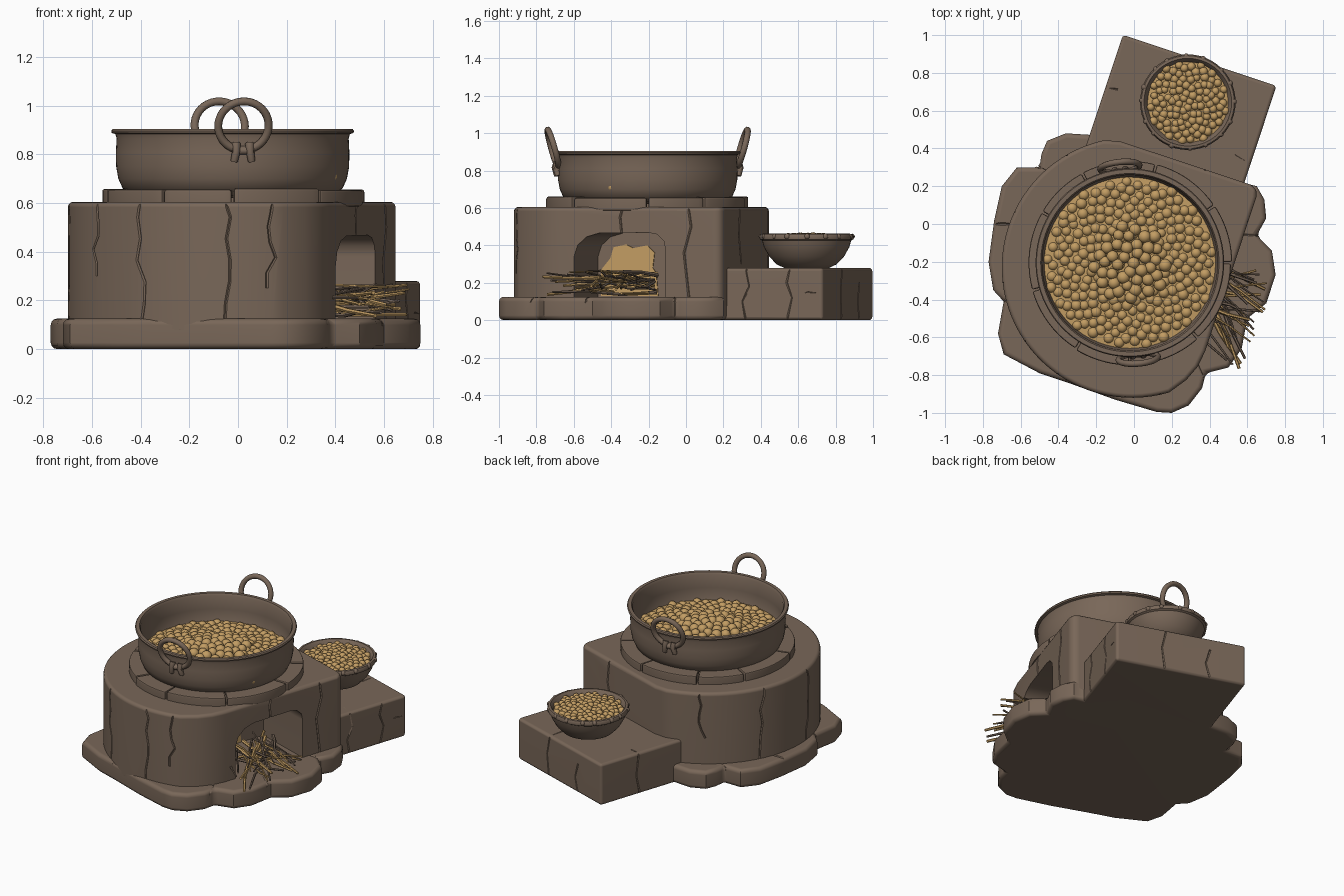
import bpy, bmesh, math, random
from mathutils import Vector, Matrix

if "Cube" in bpy.data.objects:
    bpy.data.objects.remove(bpy.data.objects["Cube"])
random.seed(4)
ANG = math.radians(-18.4)          # stove and bench are turned by this angle
CA, SA = math.cos(ANG), math.sin(ANG)
PAN = (-0.022, -0.205)
BOWL = (0.285, 0.645)

def mat(name, c):
    m = bpy.data.materials.new(name)
    m.diffuse_color = (*c, 1)
    m.use_nodes = True
    m.node_tree.nodes["Principled BSDF"].inputs["Base Color"].default_value = m.diffuse_color
    return m
CLAY = mat("clay brown", (0.19, 0.135, 0.098))
TAN = mat("golden tan", (0.54, 0.335, 0.125))

def L(x, y, z=0):                  # stove frame to world
    return Vector((-0.01 + x * CA - y * SA, -0.23 + x * SA + y * CA, z))

def obj(name, me, m=None):
    o = bpy.data.objects.new(name, me)
    bpy.context.collection.objects.link(o)
    if m:
        me.materials.clear()
        me.materials.append(m)
    return o

def finish(bm, name, m=None, angle=40):
    bmesh.ops.recalc_face_normals(bm, faces=bm.faces)
    me = bpy.data.meshes.new(name)
    bm.to_mesh(me)
    bm.free()
    smooth(me, angle)
    return obj(name, me, m)

def smooth(me, angle=40):
    me.shade_smooth()
    me.set_sharp_from_angle(angle=math.radians(angle))

def prism(name, pts, off, m=None, angle=40):
    """Closed outline pushed along a vector."""
    bm = bmesh.new()
    f = bm.faces.new([bm.verts.new(p) for p in pts])
    r = bmesh.ops.extrude_face_region(bm, geom=[f])
    vs = [g for g in r["geom"] if isinstance(g, bmesh.types.BMVert)]
    bmesh.ops.translate(bm, verts=vs, vec=off)
    return finish(bm, name, m, angle)

def lathe(name, prof, at, m, steps=72):
    bm = bmesh.new()
    vs = [bm.verts.new((at[0] + r, at[1], z)) for r, z in prof]
    es = [bm.edges.new(p) for p in zip(vs, vs[1:])]
    bmesh.ops.spin(bm, geom=vs + es, cent=(*at, 0), axis=(0, 0, 1), angle=math.tau, steps=steps)
    bmesh.ops.remove_doubles(bm, verts=bm.verts, dist=1e-4)
    return finish(bm, name, m)

def tubes(name, paths, rad, m=None, cyclic=False, res=0, taper=None):
    """Round rods along point lists, turned into a mesh."""
    cu = bpy.data.curves.new(name, "CURVE")
    cu.dimensions = "3D"
    cu.bevel_depth, cu.bevel_resolution, cu.use_fill_caps = 1.0, res, True
    for k, path in enumerate(paths):
        s = cu.splines.new("POLY")
        s.points.add(len(path) - 1)
        s.use_cyclic_u = cyclic
        for i, p in enumerate(path):
            s.points[i].co = (*p, 1)
            r = rad[k] if isinstance(rad, list) else rad
            s.points[i].radius = r * (1 - (taper or 0) * i / len(path))
    tmp = obj(name, cu)
    me = bpy.data.meshes.new_from_object(tmp.evaluated_get(bpy.context.evaluated_depsgraph_get()))
    bpy.data.objects.remove(tmp)
    smooth(me, 50)
    return obj(name, me, m)

def carve(o, bevel, cutters, m, segs=3, limit=50):
    """Round the edges, cut away the cutters, bake the result."""
    b = o.modifiers.new("round", "BEVEL")
    b.width, b.segments, b.angle_limit = bevel, segs, math.radians(limit)
    for c in cutters:
        d = o.modifiers.new("cut", "BOOLEAN")
        d.object, d.operation, d.solver = c, "DIFFERENCE", "EXACT"
    bpy.context.view_layer.update()
    me = bpy.data.meshes.new_from_object(o.evaluated_get(bpy.context.evaluated_depsgraph_get()))
    o.modifiers.clear()
    o.data = me
    me.materials.clear()
    me.materials.append(m)
    me.polygons.foreach_set("material_index", [0] * len(me.polygons))
    smooth(me, 35)
    o.modifiers.new("even shading", "WEIGHTED_NORMAL").keep_sharp = True
    for c in cutters:
        bpy.data.objects.remove(c)

def balls(bm, c, r, sub=2):
    bmesh.ops.create_icosphere(bm, subdivisions=sub, radius=r, matrix=Matrix.Translation(c))

def sunflower(n, R):
    for i in range(n):
        r, a = R * math.sqrt((i + 0.5) / n), i * 2.39996
        yield r * math.cos(a) + random.uniform(-.006, .006), r * math.sin(a) + random.uniform(-.006, .006), r / R

# stove body: round drum with a flat mouth side and a square back corner
arc = [(0.69 * math.cos(math.radians(a)), 0.69 * math.sin(math.radians(a))) for a in range(121, 306, 4)]
outline = arc + [(0.46, -0.475), (0.495, -0.39), (0.507, -0.30), (0.507, 0.56), (0.495, 0.6), (0.455, 0.614), (-0.27, 0.614)]
body = prism("stove_body", [L(x, y, 0.06) for x, y in outline], (0, 0, 0.545))
arch = [(-.22, .08), (.295, .08), (.295, .38), (.285, .425), (.25, .458), (.2, .468), (-.08, .465), (-.15, .445), (-.2, .40), (-.22, .34)]
mouth = prism("mouth_cutter", [L(0.1, y, z) for y, z in arch], L(0.8, 0) - L(0.1, 0))
mouth.hide_render = True

def wall_crack(deg, top, bottom, r=0.69):
    pts = []
    for i in range(7):
        a = math.radians(deg + random.uniform(-2, 2))
        pts.append(L(r * math.cos(a), r * math.sin(a), top + (bottom - top) * i / 6))
    return pts
cracks = [wall_crack(d, 0.63, b) for d, b in ((140, .3), (172, .1), (205, .1), (232, .3), (254, .1), (285, .1), (301, .25))]
cracks += [[L(.2, .614, .63), L(.22, .614, .45), L(.18, .614, .3)],
           [L(.507, .42, .63), L(.507, .44, .5), L(.507, .4, .36), L(.507, .43, .1)],
           [L(.507, .06, .62), L(.507, .04, .55), L(.507, .05, .45)]]
carve(body, 0.022, [mouth, tubes("crack_cutter", cracks, 0.006)], CLAY)

# glowing patch on the back wall of the fire mouth
glow = [(-.2, .13), (.12, .13), (.11, .25), (.09, .28), (.1, .36), (.06, .40), (-.02, .385), (-.06, .405), (-.13, .39), (-.15, .33), (-.2, .27)]
prism("fire_glow", [L(0.097, y, z) for y, z in glow], L(0.106, 0) - L(0.097, 0), TAN)

# lumpy foot slab of flat stones
foot = [(-.5, .3), (-.62, .3), (-.70, .2), (-.74, .02), (-.77, -.2), (-.745, -.35), (-.69, -.41), (-.72, -.58), (-.69, -.69),
        (-.5, -.79), (-.35, -.84), (-.1, -.93), (.12, -.995), (.2, -1.0), (.29, -.96), (.36, -.87), (.38, -.79), (.50, -.76),
        (.57, -.66), (.6, -.5), (.7, -.42), (.75, -.27), (.73, -.14), (.65, -.06), (.70, .03), (.69, .13), (.65, .2),
        (.57, .22), (.4, .42), (-.2, .47), (-.36, .48), (-.46, .44), (-.49, .37)]
slab = prism("foot_slab", [(x, y, 0) for x, y in foot], (0, 0, 0.125))
seams = []
for x, y in ((-.69, -.41), (-.36, -.84), (.37, -.82), (.59, -.53), (.65, -.06), (-.5, .3), (-.75, .0)):
    out, inn = Vector((x, y, 0)) * 1.02, Vector((x, y, 0)) * 0.8
    seams.append([out + Vector((0, 0, -.02)), out + Vector((0, 0, .09)), out * .97 + Vector((0, 0, .124)), inn + Vector((0, 0, .127))])
carve(slab, 0.026, [tubes("seam_cutter", seams, 0.007)], CLAY, limit=60)

# side bench
bench = prism("side_bench", [L(x, y) for x, y in ((-.435, .4), (.422, .4), (.422, 1.153), (-.435, 1.153))], (0, 0, 0.28))
bc = [[L(.422, .72, -.01), L(.425, .7, .1), L(.42, .74, .18), L(.422, .72, .285), L(.33, .74, .282)],
      [L(.422, .95, -.01), L(.425, .98, .12), L(.422, .95, .2), L(.425, .97, .285)],
      [L(.44, .98, .13), L(.425, 1.07, .15), L(.43, 1.17, .14)],
      [L(.1, 1.153, -.01), L(.12, 1.155, .15), L(.09, 1.153, .285), L(.1, 1.05, .281)],
      [L(-.435, .85, -.01), L(-.437, .88, .13), L(-.435, .86, .285), L(-.37, .87, .281)],
      [L(-.2, 1.153, -.01), L(-.17, 1.155, .1), L(-.2, 1.153, .2)]]
carve(bench, 0.018, [tubes("bench_crack_cutter", bc, 0.006)], CLAY)

# collar of curved bricks under the pan
cuts = [0, 34, 75, 118, 150, 196, 238, 270, 312, 360]
for k, (a, b) in enumerate(zip(cuts, cuts[1:])):
    n = 10
    ang = [math.radians(a + .5 + (b - a - 1) * i / n) for i in range(n + 1)]
    R = 0.54 + random.uniform(-.006, .006)
    ring = [(PAN[0] + R * math.cos(t), PAN[1] + R * math.sin(t), 0.585) for t in ang]
    ring += [(PAN[0] + .42 * math.cos(t), PAN[1] + .42 * math.sin(t), 0.585) for t in reversed(ang)]
    br = prism("collar_brick_%d" % k, ring, (0, 0, 0.072 + random.uniform(-.003, .004)))
    carve(br, 0.01, [], CLAY, 2)

# pan with turned-out lip
lathe("pan", [(0, .62), (.3, .62), (.41, .632), (.452, .66), (.47, .70), (.479, .75), (.48, .81), (.477, .865), (.482, .884),
              (.497, .888), (.499, .897), (.494, .904), (.472, .904), (.464, .89), (.463, .8), (.46, .74), (.44, .69), (0, .66)], PAN, CLAY, 96)

# pan handles: outward leaning rings with riveted tabs
for name, a in (("front", math.radians(-85)), ("back", math.radians(96))):
    rad, tan = Vector((math.cos(a), math.sin(a), 0)), Vector((-math.sin(a), math.cos(a), 0))
    up = (Vector((0, 0, 1)) + rad * 0.28).normalized()
    c = Vector((*PAN, 0.918)) + rad * 0.508
    tubes(name + "_handle", [[c + (tan * math.cos(t) + up * math.sin(t)) * 0.104 for t in [math.tau * i / 40 for i in range(40)]]],
          0.0165, CLAY, True, 3)
    for s in (-1, 1):
        p = Vector((*PAN, 0)) + rad * 0.484 + tan * 0.028 * s
        tubes(name + "_handle_tab", [[p + Vector((0, 0, .845)), p + rad * .012 + Vector((0, 0, .815)), p + tan * .008 * s + Vector((0, 0, .772))]],
              0.019, CLAY, res=2, taper=.3)
    p = Vector((*PAN, .815)) + rad * .488
    tubes(name + "_handle_clip", [[p - tan * .045, p + tan * .045]], 0.016, CLAY, res=2)

# frying balls in the pan
lathe("pan_food_bed", [(0, .752), (.2, .738), (.461, .722)], PAN, TAN, 48)
bm = bmesh.new()
for x, y, t in sunflower(260, 0.44):
    balls(bm, (PAN[0] + x, PAN[1] + y, 0.738 - 0.025 * t + random.uniform(-.003, .003)), random.uniform(.027, .031))
for x, y, t in sunflower(42, 0.2):
    balls(bm, (PAN[0] + x, PAN[1] + y, 0.772 - 0.024 * t * t), random.uniform(.027, .034), 3)
finish(bm, "frying_balls", TAN, 80)

# serving bowl, knobbly rim and its balls
lathe("bowl", [(0, .275), (.11, .275), (.16, .298), (.2, .34), (.228, .39), (.238, .425), (.25, .432), (.253, .447), (.246, .46),
               (.232, .462), (.222, .45), (.205, .41), (0, .37)], BOWL, CLAY, 48)
bm = bmesh.new()
for i in range(16):
    a = math.tau * i / 16 + random.uniform(-.08, .08)
    balls(bm, (BOWL[0] + .243 * math.cos(a), BOWL[1] + .243 * math.sin(a), .447), random.uniform(.014, .019))
finish(bm, "bowl_rim_knots", CLAY, 80)
lathe("bowl_food_bed", [(0, .447), (.12, .442), (.218, .428)], BOWL, TAN, 40)
bm = bmesh.new()
for x, y, t in sunflower(105, 0.208):
    balls(bm, (BOWL[0] + x, BOWL[1] + y, .447 - .016 * t * t), random.uniform(.019, .024))
finish(bm, "bowl_balls", TAN, 80)

# firewood fanning out of the mouth
for name, m, n, r0 in (("pale_sticks", TAN, 17, .013), ("dark_sticks", CLAY, 17, .011)):
    paths, rads = [], []
    for i in range(n):
        f = (i + random.random()) / n
        a = Vector((random.uniform(.25, .42), random.uniform(-.14, .22), random.uniform(.14, .26)))
        b = Vector((random.uniform(.6, .74), -.34 + .54 * f, random.uniform(.135, .27)))
        j = lambda: Vector([random.uniform(-.015, .015) for _ in range(3)])
        paths.append([L(*p) for p in (a, a.lerp(b, .33) + j(), a.lerp(b, .66) + j(), b)])
        rads.append(random.uniform(.55, 1.1) * r0)
    tubes(name, paths, rads, m, res=1, taper=.5)
